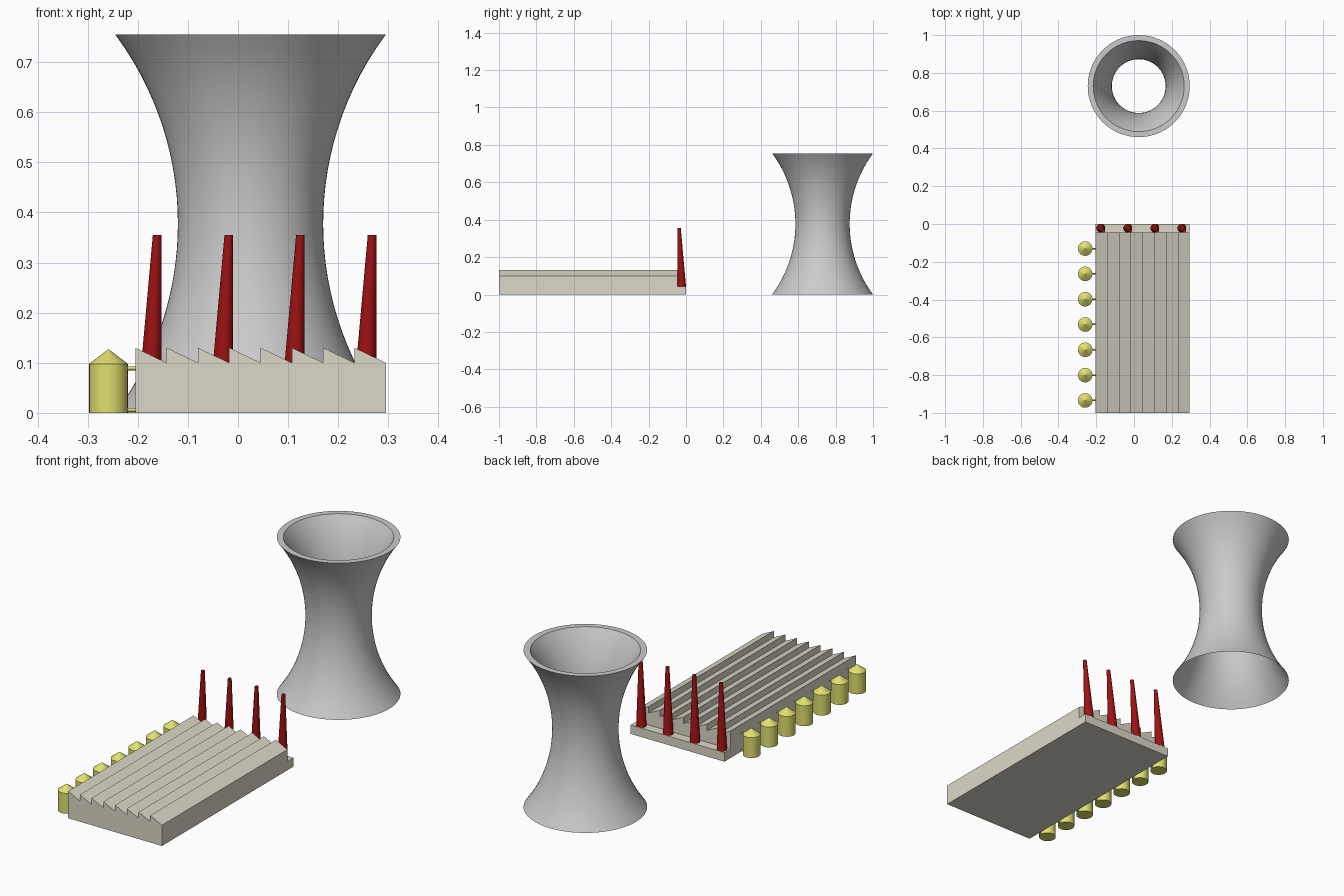
import bpy, bmesh, math

if "Cube" in bpy.data.objects:
    bpy.data.objects.remove(bpy.data.objects["Cube"])


def material(name, rgb):
    m = bpy.data.materials.new(name)
    m.diffuse_color = (*rgb, 1)
    m.use_nodes = True
    m.node_tree.nodes["Principled BSDF"].inputs["Base Color"].default_value = m.diffuse_color
    return m


BEIGE = material("beige", (0.72, 0.69, 0.58))
RED = material("red", (0.35, 0.006, 0.006))
YELLOW = material("yellow", (0.75, 0.74, 0.16))


def make(name, verts, faces, mat=None, smooth=True):
    me = bpy.data.meshes.new(name)
    me.from_pydata(verts, [], faces)
    bm = bmesh.new()
    bm.from_mesh(me)
    bmesh.ops.recalc_face_normals(bm, faces=bm.faces)
    bm.to_mesh(me)
    bm.free()
    ob = bpy.data.objects.new(name, me)
    bpy.context.collection.objects.link(ob)
    if mat:
        me.materials.append(mat)
    if smooth:
        bpy.ops.object.select_all(action='DESELECT')
        ob.select_set(True)
        bpy.context.view_layer.objects.active = ob
        bpy.ops.object.shade_smooth_by_angle(angle=math.radians(35))
    return ob


def extrude_y(name, profile, y0, y1, mat):
    """Extrude an (x, z) outline along y."""
    n = len(profile)
    verts = [(x, y, z) for y in (y0, y1) for x, z in profile]
    faces = [(i, (i + 1) % n, n + (i + 1) % n, n + i) for i in range(n)]
    faces += [tuple(range(n)), tuple(range(n, 2 * n))]
    return make(name, verts, faces, mat, smooth=False)


def rings(name, sections, n, mat=None, caps=True, closed=False):
    """Skin circles given as (x, y, z, radius)."""
    verts = [(x + r * math.cos(2 * math.pi * k / n), y + r * math.sin(2 * math.pi * k / n), z)
             for x, y, z, r in sections for k in range(n)]
    m = len(sections)
    faces = []
    for i in range(m if closed else m - 1):
        a, b = i * n, (i + 1) % m * n
        faces += [(a + k, a + (k + 1) % n, b + (k + 1) % n, b + k) for k in range(n)]
    if caps:
        faces += [tuple(range(n)), tuple(range((m - 1) * n, m * n))]
    return make(name, verts, faces, mat)


# Factory hall with an eight-tooth sawtooth roof
X0, X1, TEETH = -0.205, 0.295, 8
step = (X1 - X0) / TEETH
outline = [(X1, 0), (X0, 0)]
for i in range(TEETH):
    outline += [(X0 + i * step, 0.13), (X0 + (i + 1) * step, 0.10)]
    if i < TEETH - 1:
        continue
extrude_y("factory_hall", outline, -1.0, -0.045, BEIGE)

# Low ledge behind the hall
extrude_y("rear_ledge", [(X0, 0), (X1, 0), (X1, 0.043), (X0, 0.043)], -0.045, 0.0, BEIGE)

# Chimneys: tapered, with the taper leaning to one corner
for i in range(4):
    x = -0.153 + i * 0.143
    rings(f"chimney_{i + 1}", [(x - 0.0225, -0.0225, 0.043, 0.0225),
                               (x - 0.0085, -0.0365, 0.355, 0.0085)], 32, RED)

# Storage tanks with conical roofs and two connecting pipes each
for i in range(7):
    y = -0.13 - i * 0.134
    rings(f"tank_{i + 1}", [(-0.2585, y, 0, 0.0385), (-0.2585, y, 0.098, 0.0385),
                            (-0.2585, y, 0.127, 0.0004)], 32, YELLOW)
    for label, z in (("lower", 0.006), ("upper", 0.089)):
        pipe = rings(f"{label}_pipe_{i + 1}", [(0, 0, -0.012, 0.004), (0, 0, 0.012, 0.004)], 12, YELLOW)
        pipe.rotation_euler = (0, math.pi / 2, 0)
        pipe.location = (-0.213, y, z)

# Cooling tower: circular-arc waist, open ends, flat rim at the top
CX, CY, H, R_END, R_WAIST = 0.025, 0.73, 0.755, 0.27, 0.145
half, sag = H / 2, R_END - R_WAIST
arc = (half ** 2 + sag ** 2) / (2 * sag)


def tower_radius(z):
    return R_WAIST + arc - math.sqrt(arc ** 2 - (z - half) ** 2)


N = 28
outer = [(CX, CY, H * i / N, tower_radius(H * i / N)) for i in range(N + 1)]
inner = []
for i in range(N, N // 2 - 1, -1):
    t = (i / N - 0.5) * 2
    z = H * i / N
    inner.append((CX, CY, z, tower_radius(z) - 0.001 - 0.028 * t))
rings("cooling_tower", outer + inner, 64, caps=False)
